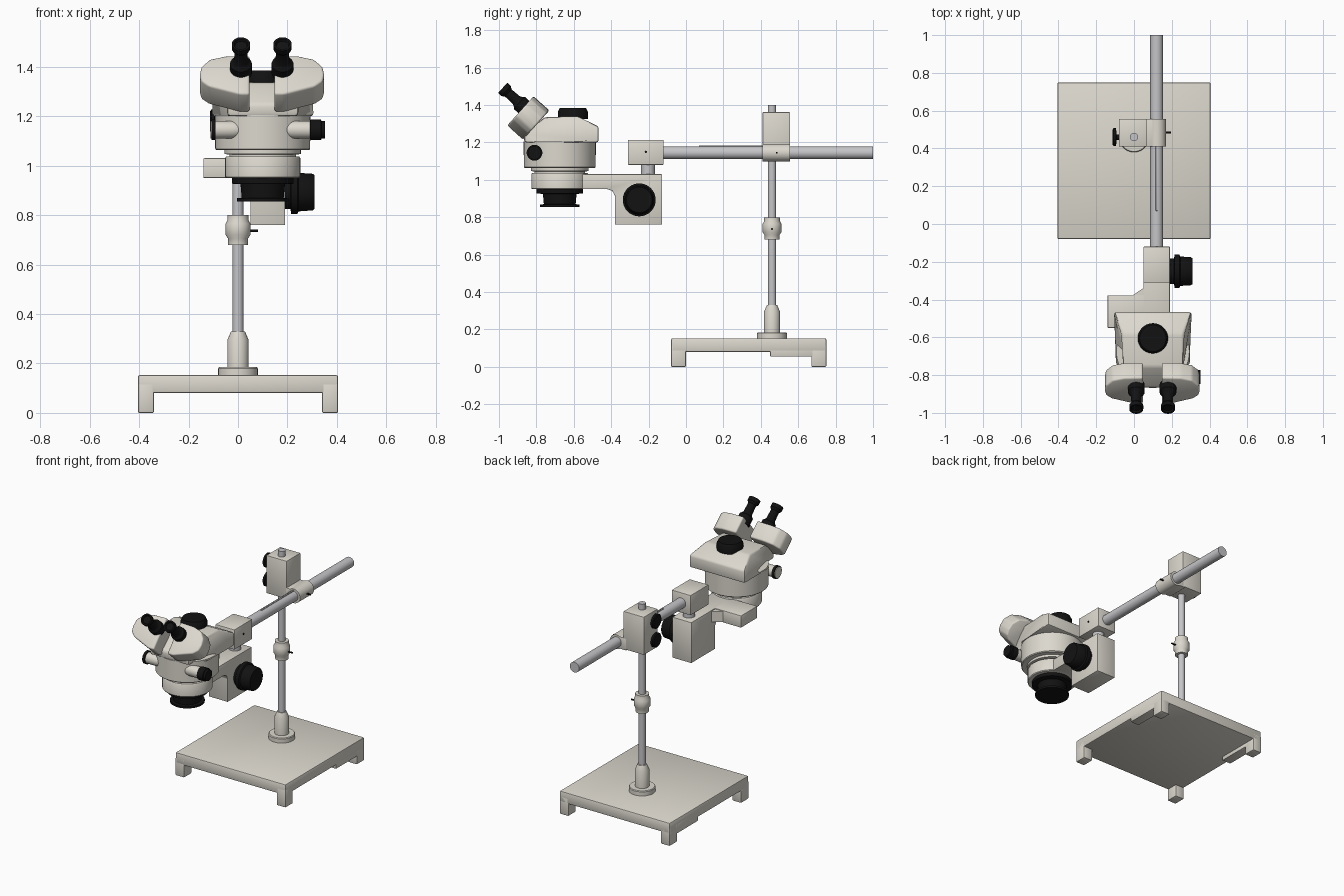
import bpy, bmesh, math
from mathutils import Vector, Matrix

cube = bpy.data.objects.get("Cube")
if cube:
    bpy.data.objects.remove(cube, do_unlink=True)


def material(name, rgb, rough=0.5):
    m = bpy.data.materials.new(name)
    m.use_nodes = True
    m.diffuse_color = (*rgb, 1)
    node = m.node_tree.nodes["Principled BSDF"]
    node.inputs["Base Color"].default_value = (*rgb, 1)
    node.inputs["Roughness"].default_value = rough
    return m


CREAM = material("cream enamel", (0.72, 0.69, 0.62))
STEEL = material("brushed steel", (0.56, 0.56, 0.58))
BLACK = material("black rubber", (0.006, 0.006, 0.006))
X, Y, Z = Vector((1, 0, 0)), Vector((0, 1, 0)), Vector((0, 0, 1))


def finish(name, bm, mat, bevel=0, segments=2):
    bmesh.ops.recalc_face_normals(bm, faces=bm.faces)
    if bevel:
        bmesh.ops.bevel(bm, geom=bm.edges[:], offset=bevel, segments=segments,
                        profile=0.5, affect='EDGES', clamp_overlap=True)
    mesh = bpy.data.meshes.new(name)
    bm.to_mesh(mesh)
    bm.free()
    mesh.materials.append(mat)
    ob = bpy.data.objects.new(name, mesh)
    bpy.context.collection.objects.link(ob)
    bpy.ops.object.select_all(action='DESELECT')
    ob.select_set(True)
    bpy.context.view_layer.objects.active = ob
    bpy.ops.object.shade_smooth_by_angle(angle=math.radians(35))
    return ob


def box(name, lo, hi, mat=CREAM, bevel=0.004):
    bm = bmesh.new()
    lo, hi = Vector(lo), Vector(hi)
    size = hi - lo
    bmesh.ops.create_cube(bm, size=1, matrix=Matrix.Translation((lo + hi) / 2)
                          @ Matrix.Diagonal((*size, 1)))
    return finish(name, bm, mat, bevel)


def lathe(name, profile, origin, axis=Z, mat=CREAM, sides=40):
    """Turn (radius, height) pairs about an axis and cap both ends."""
    bm = bmesh.new()
    turn = Matrix.Translation(origin) @ axis.to_track_quat('Z', 'Y').to_matrix().to_4x4()
    rings = []
    for r, h in profile:
        angles = [math.tau * i / sides for i in range(sides)]
        rings.append([bm.verts.new(turn @ Vector((r * math.cos(a), r * math.sin(a), h)))
                      for a in angles])
    for a, b in zip(rings, rings[1:]):
        for i in range(sides):
            j = (i + 1) % sides
            bm.faces.new((a[i], a[j], b[j], b[i]))
    bm.faces.new(rings[0])
    bm.faces.new(rings[-1])
    return finish(name, bm, mat)


def rod(name, r, start, length, axis=Z, mat=STEEL):
    return lathe(name, [(r, 0), (r, length)], start, axis, mat)


def prism(name, outline, u, v, origin, depth, mat=CREAM, bevel=0.0, shape=None, segments=2):
    """Extrude an outline drawn on axes u and v."""
    bm = bmesh.new()
    o = Vector(origin)
    face = bm.faces.new([bm.verts.new(o + u * a + v * b) for a, b in outline])
    new = bmesh.ops.extrude_face_region(bm, geom=[face])["geom"]
    bmesh.ops.translate(bm, vec=depth, verts=[g for g in new if isinstance(g, bmesh.types.BMVert)])
    if shape:
        for vert in bm.verts:
            shape(vert.co)
    return finish(name, bm, mat, bevel, segments)


# Base table with corner feet and rear side ledges
box("base_slab", (-0.405, -0.08, 0.08), (0.405, 0.75, 0.153), bevel=0.008)
for side, sx in (("right", -1), ("left", 1)):
    xs = sorted((sx * 0.405, sx * 0.34))
    for end, y0, y1 in (("front", -0.08, 0), ("rear", 0.67, 0.75)):
        box(f"{end}_{side}_foot", (xs[0], y0, 0), (xs[1], y1, 0.12), bevel=0.006)
    box(f"{side}_ledge", (xs[0], 0.45, 0.055), (xs[1], 0.69, 0.12))

# Upright post with socket and safety collar
PX, PY = 0, 0.46
post = (PX, PY, 0)
rod("upright_post", 0.022, (PX, PY, 0.15), 1.25)
lathe("post_flange", [(0.08, 0.15), (0.08, 0.18), (0.076, 0.185)], post)
lathe("post_socket", [(0.043, 0.18), (0.043, 0.295), (0.028, 0.33)], post)
lathe("safety_collar", [(0.04, 0.68), (0.04, 0.705), (0.05, 0.72), (0.05, 0.765),
                        (0.042, 0.78), (0.042, 0.80)], post)
rod("collar_screw", 0.005, (0.04, PY, 0.737), 0.04, X, BLACK)

# Clamp joining post and boom
box("clamp_block", (-0.08, 0.41, 1.11), (0.07, 0.557, 1.362))
box("boom_sleeve_web", (0.05, 0.41, 1.105), (0.125, 0.557, 1.185), bevel=0.003)
rod("boom_sleeve", 0.047, (0.122, 0.41, 1.145), 0.147, Y, CREAM)
rod("sleeve_screw", 0.005, (0.16, 0.485, 1.145), 0.035, X, BLACK)
for label, z in (("lower", 1.18), ("upper", 1.305)):
    lathe(f"{label}_clamp_knob", [(0.015, 0), (0.015, 0.012), (0.047, 0.015), (0.047, 0.028), (0.04, 0.033)],
          (-0.08, 0.46, z), -X, BLACK)

# Horizontal boom and its end block
rod("boom", 0.034, (0.12, -0.14, 1.145), 1.14, Y)
box("boom_key", (0.115, 0.07, 1.176), (0.125, 0.42, 1.183), STEEL, 0.001)
box("boom_end_block", (0.05, -0.31, 1.08), (0.19, -0.12, 1.213))
rod("end_block_screw", 0.006, (0.188, -0.215, 1.15), 0.006, X, BLACK)
rod("focus_pin", 0.037, (0.12, -0.203, 1.02), 0.07)

# Focus block with forward bracket
prism("focus_bracket",
      [(-0.127, 0.76), (-0.127, 1.03), (-0.57, 1.03), (-0.57, 0.95), (-0.42, 0.95),
       (-0.395, 0.942), (-0.38, 0.915), (-0.38, 0.76)],
      Y, Z, (0.05, 0, 0), X * 0.14, bevel=0.003)
box("bracket_plate", (-0.14, -0.55, 0.95), (0.06, -0.378, 1.03))
prism("bracket_gusset", [(-0.01, -0.38), (0.055, -0.38), (0.055, -0.335)], X, Y,
      (0, 0, 0.955), Z * 0.07)
lathe("focus_knob", [(0.068, 0), (0.068, 0.022), (0.088, 0.025), (0.088, 0.05),
                     (0.078, 0.055), (0.074, 0.112), (0.068, 0.12)],
      (0.19, -0.25, 0.893), X, BLACK)

# Microscope body, ring holder and objective
HX, HY = 0.1, -0.675
body = (HX, HY, 0)
lathe("holder_ring", [(0.148, 0.95), (0.152, 0.955), (0.152, 1.03), (0.148, 1.037)], body)
lathe("body_neck", [(0.135, 1.03), (0.135, 1.045), (0.155, 1.047), (0.155, 1.068)], body)
lathe("body_drum", [(0.187, 1.063), (0.192, 1.068), (0.193, 1.205)], body, sides=56)
lathe("objective", [(0.105, 0.855), (0.105, 0.868), (0.085, 0.87), (0.09, 0.925),
                    (0.125, 0.927), (0.125, 0.952)], body, mat=BLACK)


def taper_head(co):
    if co.z > 1.3:
        co.x = HX + (co.x - HX) * 0.78
    if co.y < -0.8:
        co.x = HX + (co.x - HX) * 0.7


prism("prism_head",
      [(-0.865, 1.2), (-0.865, 1.25), (-0.755, 1.335), (-0.58, 1.34), (-0.467, 1.285),
       (-0.467, 1.2), (-0.74, 1.2), (-0.8, 1.2)],
      Y, Z, (HX - 0.205, 0, 0), X * 0.41, bevel=0.012, shape=taper_head)
lathe("head_cap", [(0.08, 1.325), (0.08, 1.365), (0.07, 1.385)],
      (HX, -0.605, 0), mat=BLACK)

# Zoom stubs and knobs on both sides of the drum
ZY, ZZ = -0.81, 1.145
for label, axis in (("right", -X), ("left", X)):
    lathe(f"{label}_zoom_stub", [(0.012, 0.06), (0.028, 0.085), (0.036, 0.12), (0.036, 0.192)],
          (HX, ZY, ZZ), axis)
lathe("left_zoom_knob", [(0.032, 0.19), (0.042, 0.193), (0.042, 0.235), (0.036, 0.238), (0.036, 0.252)],
      (HX, ZY, ZZ), X, BLACK)
lathe("right_zoom_collar", [(0.042, 0.19), (0.042, 0.208)], (HX, ZY, ZZ), -X, BLACK)
rod("right_zoom_cap", 0.036, (HX - 0.205, ZY, ZZ), 0.007, -X, CREAM)

# Inclined eyepiece housings and eyepieces
tilt = math.radians(42)
OUT = Vector((0, -math.cos(tilt), math.sin(tilt)))
UP = Vector((0, math.sin(tilt), math.cos(tilt)))
housing = [(0, -0.105), (0, 0.105), (0.10, 0.102), (0.16, 0.085), (0.195, 0.045),
           (0.202, 0), (0.195, -0.035), (0.165, -0.062), (0.04, -0.105)]
eyepiece = [(0.044, -0.02), (0.044, 0.035), (0.036, 0.042), (0.028, 0.055), (0.026, 0.115),
            (0.037, 0.13), (0.037, 0.155), (0.028, 0.155), (0.024, 0.145)]
for label, s in (("right", -1), ("left", 1)):
    centre = Vector((HX - 0.003 + s * 0.05, -0.843, 1.331))
    prism(f"{label}_eyepiece_housing", housing, X * s, UP, centre - OUT * 0.057,
          OUT * 0.114, bevel=0.01, segments=3)
    lathe(f"{label}_eyepiece", eyepiece, (HX - 0.004 + s * 0.084, -0.865, 1.388), OUT, BLACK)
